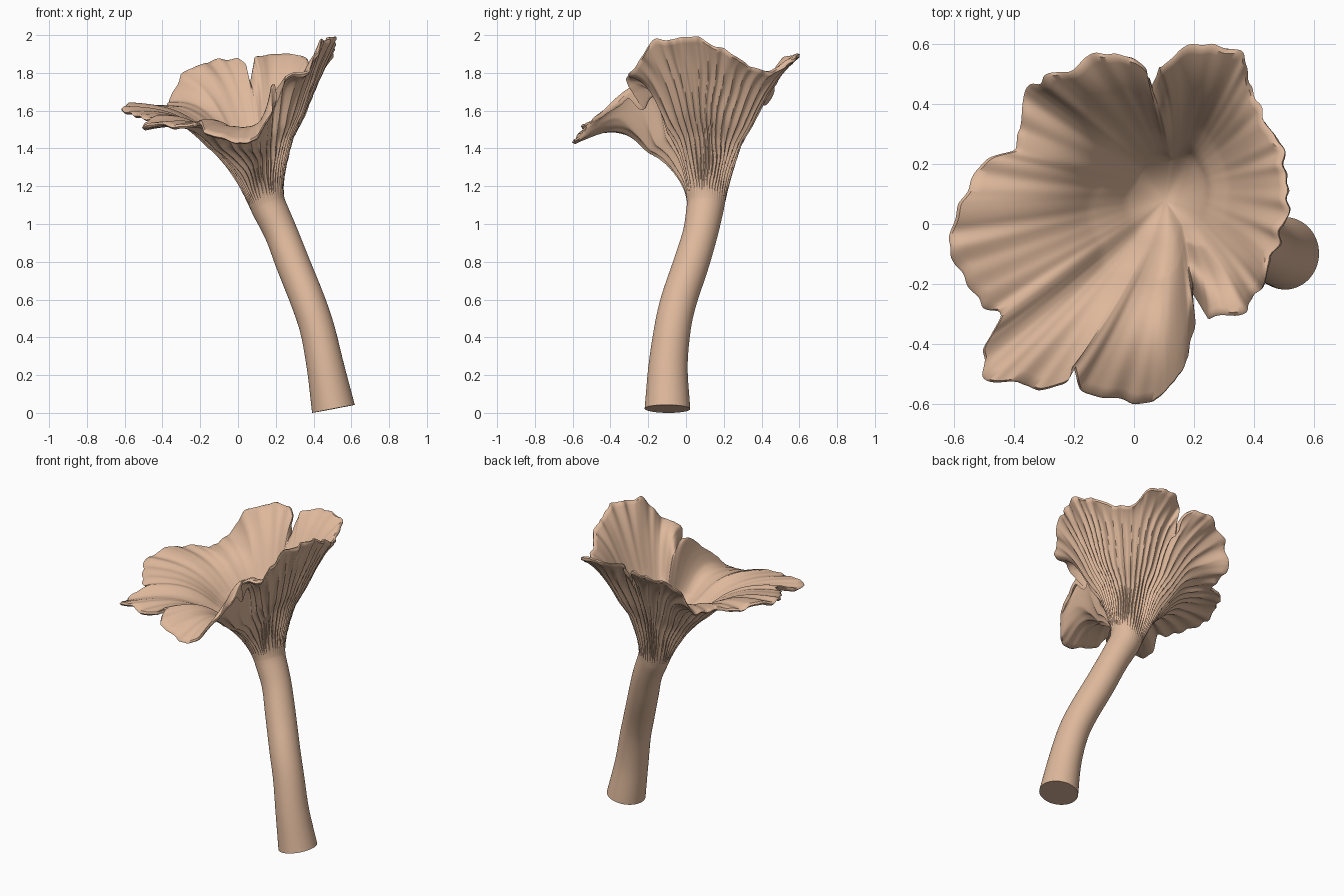
import bpy, bmesh, math
from math import sin, cos, pi, atan2, exp
from mathutils import Vector, noise

cube = bpy.data.objects.get("Cube")
if cube:
    bpy.data.objects.remove(cube)

SIDES = 520
STEM_STEPS = 26
CUP_STEPS = 44

# stem path: centre and radius, from the foot up
stem = [(.505, -.106, .03, .115), (.463, -.103, .25, .099), (.42, -.08, .45, .092),
        (.37, -.047, .6, .091), (.29, .02, .8, .09), (.228, .068, .96, .088), (.162, .095, 1.1, .094)]

# outline of the ragged rim, counter-clockwise, with its lobes and slits
rim = [(.52, .05, 1.99), (.5, .25, 1.88), (.4, .42, 1.79), (.36, .57, 1.87), (.28, .6, 1.9),
       (.17, .58, 1.9), (.09, .52, 1.87), (.06, .44, 1.7), (.04, .51, 1.84), (-.02, .55, 1.87),
       (-.12, .57, 1.87), (-.2, .52, 1.83), (-.29, .48, 1.8), (-.36, .42, 1.64), (-.38, .25, 1.61),
       (-.5, .2, 1.61), (-.58, .05, 1.62), (-.62, -.1, 1.6), (-.54, -.21, 1.58), (-.49, -.29, 1.56),
       (-.43, -.3, 1.57), (-.49, -.41, 1.51), (-.5, -.52, 1.5), (-.4, -.52, 1.54), (-.33, -.56, 1.5),
       (-.22, -.54, 1.51), (-.2, -.47, 1.55), (-.17, -.55, 1.48), (-.06, -.59, 1.45), (.05, -.6, 1.42),
       (.12, -.54, 1.48), (.17, -.46, 1.57), (.2, -.31, 1.67), (.19, -.22, 1.62), (.25, -.32, 1.77),
       (.38, -.3, 1.8), (.45, -.18, 1.97)]


def smoothstep(a, b, x):
    x = min(1, max(0, (x - a) / (b - a)))
    return x * x * (3 - 2 * x)


def resample(points, count):
    """Spread points evenly along a closed outline."""
    pts = [Vector(p) for p in points]
    pts.append(pts[0])
    lengths = [(b - a).length for a, b in zip(pts, pts[1:])]
    step = sum(lengths) / count
    out, seg, done = [], 0, 0
    for i in range(count):
        while seg < len(lengths) - 1 and i * step > done + lengths[seg]:
            done += lengths[seg]
            seg += 1
        out.append(pts[seg].lerp(pts[seg + 1], (i * step - done) / lengths[seg]))
    return out


def soften(points, reach):
    """Moving average around a closed outline."""
    n = len(points)
    return [sum((points[(i + k) % n] for k in range(-reach, reach + 1)), Vector()) / (2 * reach + 1)
            for i in range(n)]


def spline(points, s):
    """Catmull-Rom position along an open path, s from 0 to 1."""
    pts = [Vector(p) for p in points]
    pts = [pts[0] * 2 - pts[1]] + pts + [pts[-1] * 2 - pts[-2]]
    x = s * (len(points) - 1)
    i = min(int(x), len(points) - 2)
    a, b, c, d = pts[i:i + 4]
    f = x - i
    return (b * 2 + (c - a) * f + (a * 2 - b * 5 + c * 4 - d) * f ** 2
            + (b * 3 - a - c * 3 + d) * f ** 3) / 2


edge = soften(resample(rim, SIDES), 2)
broad = soften(soften(edge, SIDES // 30), SIDES // 50)
middle = Vector((.1, .1, 0))

# small frills on the rim
for p in edge:
    away = Vector((p.x, p.y, 0)).normalized()
    p += away * .02 * noise.noise(p * 16)
    p.z += .025 * noise.noise(p * 13 + Vector((5, 2, 0)))

# steadily increasing angle for every column of the mesh
angles = [atan2(p.y - middle.y, p.x - middle.x) for p in broad]
for i in range(1, SIDES):
    while angles[i] < angles[i - 1] - pi:
        angles[i] += 2 * pi
    while angles[i] > angles[i - 1] + pi:
        angles[i] -= 2 * pi


def stem_ring(s):
    centre = spline([p[:3] for p in stem], s)
    radius = spline([(p[3], 0, 0) for p in stem], s).x
    along = (spline([p[:3] for p in stem], min(1, s + .02))
             - spline([p[:3] for p in stem], max(0, s - .02))).normalized()
    u = Vector((1, 0, 0))
    u = (u - along * u.dot(along)).normalized()
    v = along.cross(u)
    return [centre + (u * cos(a) + v * sin(a) * 1.05) * radius for a in angles]


def near(p, x, y, size):
    return exp(-((p.x - x) ** 2 + (p.y - y) ** 2) / size ** 2)


neck = stem_ring(1)
# how far the lip rolls over: most on the drooping front lobe
curls = [.03 + .13 * near(p, .19, -.38, .13) + .03 * near(p, .02, -.6, .15) for p in broad]


def cup_point(i, t):
    """Flaring profile from the neck to the rim."""
    a, d, wide = neck[i], edge[i], broad[i]
    around = Vector((cos(angles[i]), sin(angles[i]), 0))
    b = a + Vector((-.05, .01, .15)) + around * .015
    c = a.lerp(wide, .27)
    c.z = 1.49 + .3 * (wide.z - 1.5)
    m = 1 - t
    p = a * m ** 3 + b * 3 * m * m * t + c * 3 * m * t * t + wide * t ** 3
    # high walls belly outward before the lip
    late = sin(pi * min(1, max(0, (t - .5) / .5)))
    p += around * smoothstep(1.65, 1.85, wide.z) * .025 * late
    p.z += curls[i] * sin(pi * min(1, max(0, (t - .62) / .38)))
    return p + (d - wide) * t ** 6


def cup_normal(i, t):
    along = cup_point(i, min(1, t + .01)) - cup_point(i, t - .01)
    around = Vector((-sin(angles[i]), cos(angles[i]), 0))
    return around.cross(along).normalized()


def outer_ring(t):
    ring = []
    for i, a in enumerate(angles):
        wobble = 2 * noise.noise(Vector((cos(a) * 2, sin(a) * 2, t * 4)))
        ridge = 1 - abs(sin(22 * a + wobble))
        depth = .014 * smoothstep(0, .4, t) * (1 - .6 * smoothstep(.8, 1, t))
        ring.append(cup_point(i, t) + cup_normal(i, t) * (ridge - .4) * depth)
    return ring


def inner_ring(t):
    ring = []
    for i, a in enumerate(angles):
        fold = .008 * noise.noise(Vector((cos(a) * 4, sin(a) * 4, t))) * smoothstep(.5, .85, t)
        thick = .022 + .03 * (1 - t)
        ring.append(cup_point(i, t) - cup_normal(i, t) * (thick + fold))
    return ring


# rings in order: stem, ribbed underside, rounded lip, smooth bowl
rings = [stem_ring(k / STEM_STEPS) for k in range(STEM_STEPS)]
rings += [outer_ring(k / CUP_STEPS) for k in range(CUP_STEPS + 1)]
lip_out, lip_in = rings[-1], inner_ring(1)
lip = []
for i in range(SIDES):
    outward = (cup_point(i, 1) - cup_point(i, .97)).normalized()
    lip.append((lip_out[i] + lip_in[i]) / 2 + outward * .01)
rings.append(lip)
bowl_floor = int(CUP_STEPS * .42)
rings += [inner_ring(k / CUP_STEPS) for k in range(CUP_STEPS, bowl_floor, -1)]

# rounded bottom of the bowl
brink = rings[-1]
floor_centre = sum(brink, Vector()) / SIDES - Vector((0, 0, .09))
for k in range(1, 10):
    f = k / 10
    ring = []
    for p in brink:
        q = p.lerp(floor_centre, f)
        q.z = p.z + (floor_centre.z - p.z) * (1 - (1 - f) ** 2)
        ring.append(q)
    rings.append(ring)

# skin the rings into one closed body
bm = bmesh.new()
rows = [[bm.verts.new(p) for p in ring] for ring in rings]
for low, high in zip(rows, rows[1:]):
    for i in range(SIDES):
        j = (i + 1) % SIDES
        bm.faces.new((low[i], low[j], high[j], high[i]))
bm.faces.new(rows[0][::-1])
tip = bm.verts.new(floor_centre)
for i in range(SIDES):
    bm.faces.new((rows[-1][i], rows[-1][(i + 1) % SIDES], tip))

# stand on the ground, centred
lo = Vector([min(v.co[k] for v in bm.verts) for k in range(3)])
hi = Vector([max(v.co[k] for v in bm.verts) for k in range(3)])
bmesh.ops.translate(bm, verts=bm.verts, vec=Vector((-(lo.x + hi.x) / 2, -(lo.y + hi.y) / 2, -lo.z)))

mesh = bpy.data.meshes.new("funnel_mushroom")
bm.to_mesh(mesh)
bm.free()
mushroom = bpy.data.objects.new("funnel_mushroom", mesh)
bpy.context.collection.objects.link(mushroom)

# pale tan flesh
flesh = bpy.data.materials.new("tan_flesh")
flesh.use_nodes = True
colour = (.73, .48, .33, 1)
flesh.diffuse_color = colour
flesh.node_tree.nodes["Principled BSDF"].inputs["Base Color"].default_value = colour
mesh.materials.append(flesh)

bpy.ops.object.select_all(action='DESELECT')
mushroom.select_set(True)
bpy.context.view_layer.objects.active = mushroom
bpy.ops.object.shade_smooth_by_angle(angle=math.radians(50))
